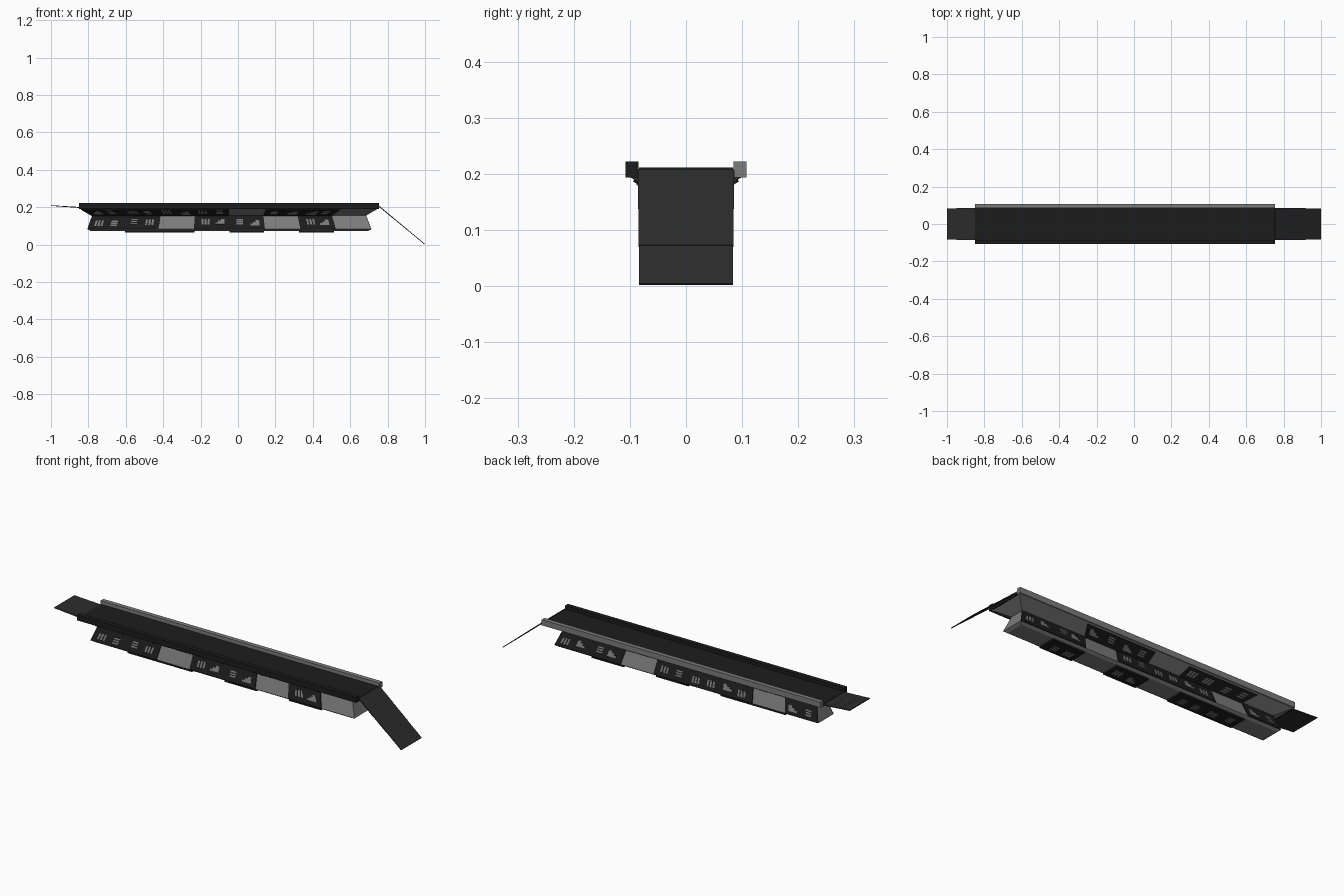
import bpy, bmesh, random
from mathutils import Vector

if "Cube" in bpy.data.objects:
    bpy.data.objects.remove(bpy.data.objects["Cube"])

random.seed(4)


def material(name, v):
    m = bpy.data.materials.new(name)
    m.diffuse_color = (v, v, v, 1)
    m.use_nodes = True
    m.node_tree.nodes["Principled BSDF"].inputs["Base Color"].default_value = m.diffuse_color
    return m


BLACK = material("black", 0.012)
DARK = material("dark", 0.025)
GREY = material("grey", 0.2)


def finish(bm, name, mat):
    bmesh.ops.recalc_face_normals(bm, faces=bm.faces)
    me = bpy.data.meshes.new(name)
    bm.to_mesh(me)
    bm.free()
    me.materials.append(mat)
    ob = bpy.data.objects.new(name, me)
    bpy.context.collection.objects.link(ob)
    return ob


def loft(bm, rings):
    vs = [[bm.verts.new(p) for p in r] for r in rings]
    for a, b in zip(vs, vs[1:]):
        n = len(a)
        for i in range(n):
            bm.faces.new((a[i], a[(i + 1) % n], b[(i + 1) % n], b[i]))
    bm.faces.new(vs[0])
    bm.faces.new(vs[-1])


def rect(x0, x1, y0, y1, z):
    return [(x0, y0, z), (x1, y0, z), (x1, y1, z), (x0, y1, z)]


def box(name, x0, x1, y0, y1, z0, z1, mat):
    bm = bmesh.new()
    loft(bm, [rect(x0, x1, y0, y1, z0), rect(x0, x1, y0, y1, z1)])
    return finish(bm, name, mat)


# Hull: waisted girder under the deck; levels are (x left, x right, half width, z)
TOP = (-0.85, 0.755, 0.103, 0.196)
WAIST = (-0.78, 0.685, 0.036, 0.156)
LOW = (-0.805, 0.713, 0.061, 0.083)
BASE = (-0.79, 0.698, 0.048, 0.074)
bm = bmesh.new()
loft(bm, [rect(a, b, -w, w, z) for a, b, w, z in (BASE, LOW, WAIST, TOP)])
finish(bm, "hull", GREY)

# Deck and kerbs
box("deck", -0.85, 0.755, -0.086, 0.086, 0.192, 0.204, BLACK)
box("front_kerb", -0.85, 0.755, -0.108, -0.085, 0.193, 0.222, BLACK)
box("back_kerb", -0.85, 0.755, 0.085, 0.108, 0.193, 0.222, GREY)


# Telescoping ramps made of overlapping flat segments
def ramp(name, start, end, n):
    s, e = Vector((start[0], 0, start[1])), Vector((end[0], 0, end[1]))
    nrm = (e - s).cross(Vector((0, 1, 0))).normalized()
    for i in range(n):
        p, q = s.lerp(e, i / n), s.lerp(e, (i + 1) / n)
        w, t = 0.0855 - 0.001 * i, nrm * (0.0025 - 0.0003 * i)
        bm = bmesh.new()
        loft(bm, [[k + Vector((0, y, 0)) + o for k, o in ((p, t), (q, t), (q, -t), (p, -t))]
                  for y in (-w, w)])
        finish(bm, f"{name}_{i + 1}", DARK)


ramp("right_ramp", (0.752, 0.207), (0.998, 0.003), 3)
ramp("left_ramp", (-0.848, 0.199), (-1.0, 0.209), 3)


# Hull surface lookups: u runs along the length, v across the face
def wall(side, lo, hi):
    def at(u, v):
        a, b, w, z = [p + (q - p) * v for p, q in zip(lo, hi)]
        return Vector((a + (b - a) * u, side * w, z))
    return at


def floor(u, v):
    a, b, w, z = BASE
    return Vector((a + (b - a) * u, w * (2 * v - 1), z))


def plate(bm, at, u0, u1, v0, v1, h):
    pts = [at(u0, v0), at(u1, v0), at(u1, v1), at(u0, v1)]
    n = (pts[1] - pts[0]).cross(pts[3] - pts[0]).normalized()
    out = Vector((0, pts[0].y + pts[2].y, -0.001)) if at is not floor else Vector((0, 0, -1))
    if n.dot(out) < 0:
        n = -n
    loft(bm, [[p - n * 0.001 for p in pts], [p + n * h for p in pts]])


# Dark panels by module (eight along the hull), with raised grey fittings
ROWS = {
    "front_lower": (wall(-1, LOW, WAIST), (0, 1, 3, 4, 6)),
    "back_lower": (wall(1, LOW, WAIST), (0, 2, 3, 4, 6, 7)),
    "front_upper": (wall(-1, WAIST, TOP), (0, 1, 2, 3, 5, 6)),
    "back_upper": (wall(1, WAIST, TOP), (1, 2, 4, 5)),
    "belly": (floor, (1, 2, 4, 6)),
}
for name, (at, modules) in ROWS.items():
    panels, bits = bmesh.new(), bmesh.new()
    vmax = 0.84 if "upper" in name else 0.99
    h = 0.008 if name == "belly" else 0.004
    for m in modules:
        u0 = m / 8
        plate(panels, at, u0, u0 + 0.125, 0.01, vmax, h)
        for cluster in range(2):
            c = u0 + 0.018 + cluster * 0.055 + random.uniform(0, 0.01)
            vb = random.uniform(0.2, 0.35)
            kind = random.randrange(3)
            for k in range(3):
                if kind == 0:      # stacked bars
                    r = (c, c + 0.023, vb + k * 0.15, vb + k * 0.15 + 0.09)
                elif kind == 1:    # upright bars
                    r = (c + k * 0.011, c + k * 0.011 + 0.007, vb, vb + 0.4)
                else:              # stepped blocks
                    r = (c + k * 0.01, c + k * 0.01 + 0.013, vb, vb + 0.13 + 0.13 * k)
                plate(bits, at, *r, h + 0.002)
    finish(panels, name + "_panels", BLACK)
    finish(bits, name + "_fittings", GREY)
